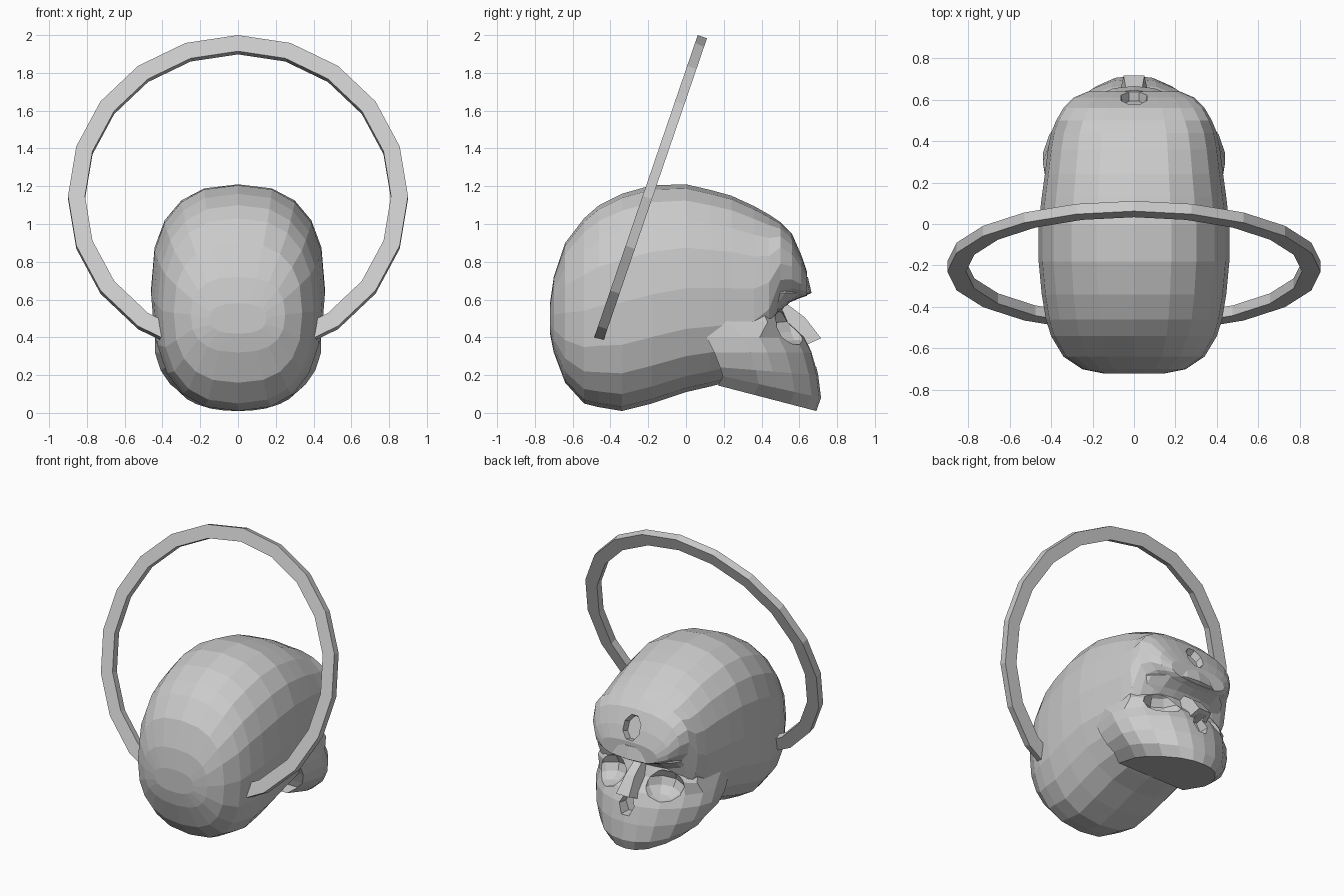
import bpy, bmesh
from math import sin, cos, pi, radians, copysign
from mathutils import Matrix, Vector

if "Cube" in bpy.data.objects:
    bpy.data.objects.remove(bpy.data.objects["Cube"])


def make(name, bm):
    bmesh.ops.recalc_face_normals(bm, faces=bm.faces)
    mesh = bpy.data.meshes.new(name)
    bm.to_mesh(mesh)
    bm.free()
    ob = bpy.data.objects.new(name, mesh)
    bpy.context.collection.objects.link(ob)
    return ob


def loft(name, rings, closed=False):
    """Skin a list of equal-length point loops; cap the ends unless closed."""
    bm = bmesh.new()
    vs = [[bm.verts.new(p) for p in r] for r in rings]
    n = len(vs[0])
    pairs = list(zip(vs, vs[1:] + vs[:1])) if closed else list(zip(vs, vs[1:]))
    for a, b in pairs:
        for i in range(n):
            j = (i + 1) % n
            bm.faces.new((a[i], a[j], b[j], b[i]))
    if not closed:
        bm.faces.new(vs[0])
        bm.faces.new(vs[-1])
    return make(name, bm)


def combine(target, tool, op):
    mod = target.modifiers.new(op, 'BOOLEAN')
    mod.operation, mod.solver, mod.object = op, 'EXACT', tool
    bpy.context.view_layer.objects.active = target
    bpy.ops.object.modifier_apply(modifier=mod.name)
    bpy.data.objects.remove(tool)


def spow(v, e):
    return copysign(abs(v) ** e, v)


# Cranium: rounded-box sections along y (y, low z, high z, half width)
sections = [(-.72, .42, .58, .15), (-.70, .32, .72, .25), (-.64, .16, .90, .34),
            (-.54, .05, 1.03, .40), (-.46, .03, 1.10, .425), (-.34, .01, 1.16, .445),
            (-.18, .05, 1.205, .46), (0, .11, 1.21, .46), (.13, .14, 1.18, .445),
            (.24, .17, 1.15, .43), (.36, .22, 1.095, .415), (.44, .33, 1.05, .40),
            (.50, .57, 1.01, .375), (.56, .60, .95, .34), (.61, .61, .84, .29),
            (.64, .62, .75, .22)]
rings = []
for y, lo, hi, w in sections:
    c, h = (lo + hi) / 2, (hi - lo) / 2
    rings.append([(w * spow(cos(k * pi / 10), .8), y, c + h * spow(sin(k * pi / 10), .8))
                  for k in range(20)])
skull = loft("skull", rings)

# Face: horizontal outlines stacked in z (z, front y, half width, bottom slope)
levels = [(.01, .69, .29, .26), (.08, .715, .36, .22), (.20, .70, .41, .08),
          (.32, .67, .44, 0), (.40, .63, .44, 0), (.48, .54, .42, 0),
          (.55, .51, .40, 0), (.585, .55, .39, 0), (.635, .665, .39, 0), (.72, .645, .35, 0)]
half = [(0, 0), (.25, .01), (.5, .05), (.76, .14), (.93, .24), (1, .33), (.93, .52)]
rings = []
for z, yf, w, slope in levels:
    flat = .45 if .45 < z < .6 else 1
    pts = [(u * w, yf - d * (flat if d < .3 else 1)) for u, d in half]
    pts = [(-x, y) for x, y in pts[:0:-1]] + pts
    rings.append([(x, y, z + slope * (yf - y)) for x, y in pts])
combine(skull, loft("face", rings), 'UNION')

# Nose bone wedge
nose = loft("nose", [
    [(-.05, .42, .56), (-.03, .53, .58), (.03, .53, .58), (.05, .42, .56)],
    [(-.07, .45, .44), (-.035, .63, .505), (.035, .63, .505), (.07, .45, .44)],
    [(-.10, .50, .30), (-.05, .715, .395), (.05, .715, .395), (.10, .50, .30)]])
combine(skull, nose, 'UNION')

# Eye sockets
for s in (-1, 1):
    bm = bmesh.new()
    bmesh.ops.create_uvsphere(bm, u_segments=10, v_segments=6, radius=1,
                              matrix=Matrix.Translation((s * .225, .60, .465))
                              @ Matrix.Rotation(s * radians(8), 4, 'Y')
                              @ Matrix.Diagonal((.15, .17, .105, 1)))
    combine(skull, make("eye_cutter", bm), 'DIFFERENCE')


def hole(name, centre, normal, rx, rz, depth, sides):
    rot = Vector(normal).to_track_quat('Z', 'Y').to_matrix().to_4x4()
    bm = bmesh.new()
    bmesh.ops.create_cone(bm, cap_ends=True, segments=sides, radius1=.8, radius2=1.1,
                          depth=depth,
                          matrix=Matrix.Translation(centre) @ rot
                          @ Matrix.Diagonal((rx, rz, 1, 1))
                          @ Matrix.Rotation(pi / sides, 4, 'Z'))
    combine(skull, make(name, bm), 'DIFFERENCE')


# Nasal opening and forehead hole
hole("nasal_cutter", (0, .70, .315), (0, 1, .1), .065, .085, .2, 6)
hole("forehead_cutter", (0, .63, .845), (0, .93, .37), .075, .1, .14, 8)

# Tilted halo ring, its lower part buried in the back of the skull
tilt = radians(18.9)
up = Vector((0, sin(tilt), cos(tilt)))
side = Vector((0, cos(tilt), -sin(tilt)))
centre = Vector((0, -.205, 1.14))
rings = []
for k in range(20):
    a = k * pi / 10
    d = Vector((cos(a), 0, 0)) + up * sin(a)
    rings.append([centre + d * r + side * t for r, t in
                  ((.9, -.026), (.9, .026), (.81, .026), (.81, -.026))])
loft("ring", rings, closed=True)
